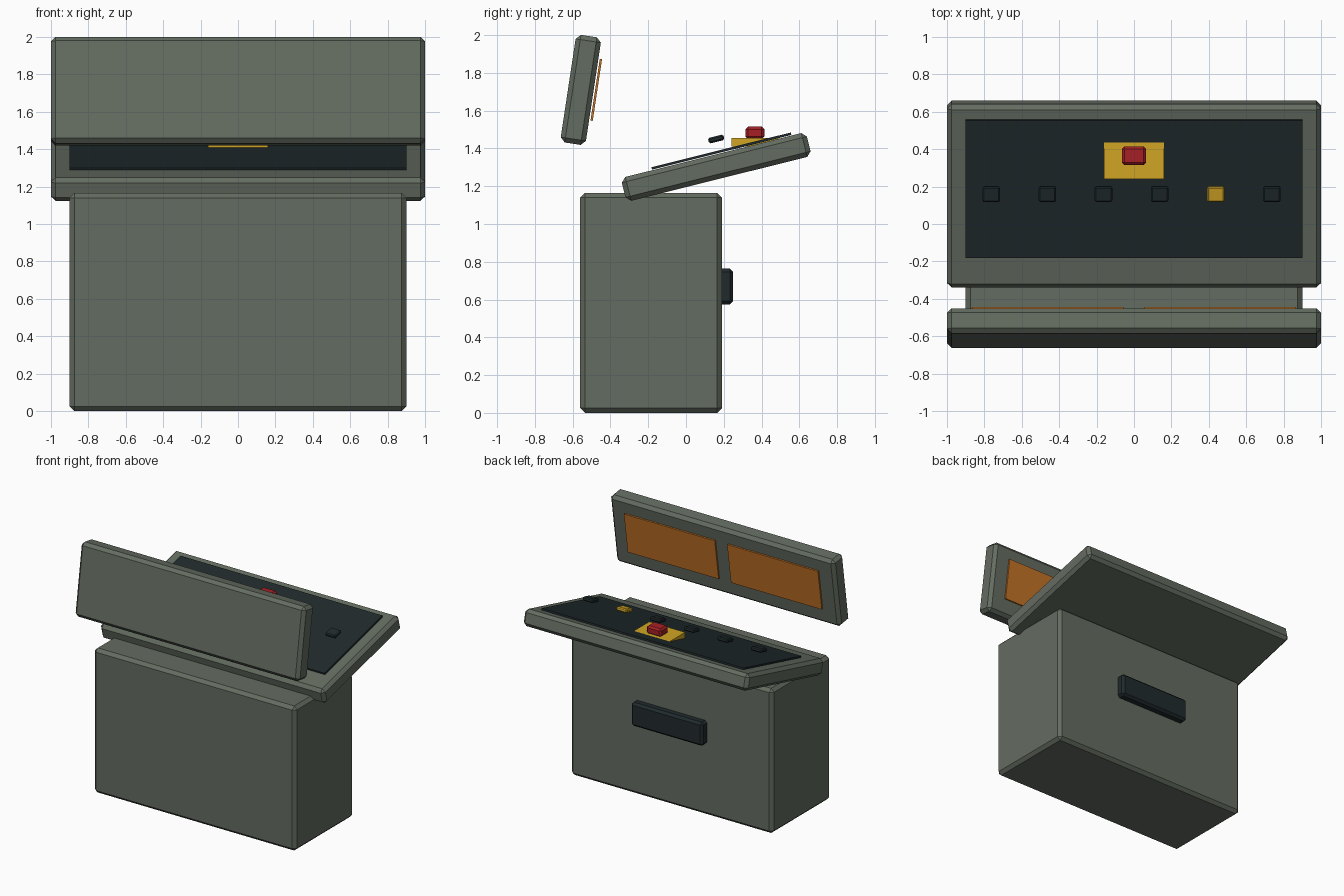
import bpy
from math import radians, sin, cos
from mathutils import Vector, Matrix

cube = bpy.data.objects.get("Cube")
if cube:
    bpy.data.objects.remove(cube, do_unlink=True)


def material(name, rgb):
    mat = bpy.data.materials.new(name)
    mat.use_nodes = True
    mat.diffuse_color = (*rgb, 1)
    mat.node_tree.nodes["Principled BSDF"].inputs["Base Color"].default_value = (*rgb, 1)
    return mat


CASING = material("grey green casing", (0.127, 0.15, 0.119))
DARK = material("dark slate", (0.0144, 0.0232, 0.0252))
YELLOW = material("warning yellow", (0.64, 0.38, 0.018))
RED = material("stop red", (0.38, 0.014, 0.018))
ORANGE = material("screen orange", (0.55, 0.17, 0.02))


def box(name, centre, size, mat, bevel=0.0, tilt=0.0):
    """Chamfered box, tilted about the x axis."""
    bpy.ops.mesh.primitive_cube_add(size=1, location=centre, rotation=(tilt, 0, 0))
    obj = bpy.context.object
    obj.name = name
    obj.data.transform(Matrix.Diagonal((*size, 1)))
    obj.data.materials.append(mat)
    if bevel:
        mod = obj.modifiers.new("chamfer", 'BEVEL')
        mod.width = bevel
        mod.segments = 1
    return obj


def on_tilted(centre, tilt, offset):
    return Vector(centre) + Matrix.Rotation(tilt, 3, 'X') @ Vector(offset)


# Cabinet and rear handle
box("cabinet", (0, -0.185, 0.5825), (1.8, 0.75, 1.165), CASING, 0.025)
box("handle", (0, 0.21, 0.67), (0.64, 0.08, 0.19), DARK, 0.018)

# Sloping control desk with its dark inlay
DESK, SLOPE = (0, 0.16, 1.302), radians(14)
box("control_desk", DESK, (2, 1.01, 0.13), CASING, 0.025, SLOPE)
box("desk_inlay", on_tilted(DESK, SLOPE, (0, 0.047, 0.075)),
    (1.8, 0.76, 0.013), DARK, 0, SLOPE)

# Row of push buttons, one of them lit
for i in range(6):
    box(f"push_button_{i + 1}", (-0.763 + 0.3 * i, 0.16, 1.45), (0.094, 0.084, 0.03),
        YELLOW if i == 4 else DARK, 0.008, SLOPE)

# Emergency stop on its level base
box("stop_base", (0, 0.365, 1.4325), (0.32, 0.25, 0.045), YELLOW)
box("stop_button", (0, 0.365, 1.482), (0.13, 0.1, 0.066), RED, 0.014)

# Leaning display housing with a pair of screens facing the desk
HOUSING, LEAN = (0, -0.557, 1.71), radians(-8.6)
box("display_housing", HOUSING, (2, 0.135, 0.576), CASING, 0.025, LEAN)
for side, label in ((-1, "right"), (1, "left")):
    box(f"{label}_screen", on_tilted(HOUSING, LEAN, (side * 0.46, 0.081, 0.012)),
        (0.81, 0.012, 0.33), ORANGE, 0, LEAN)
